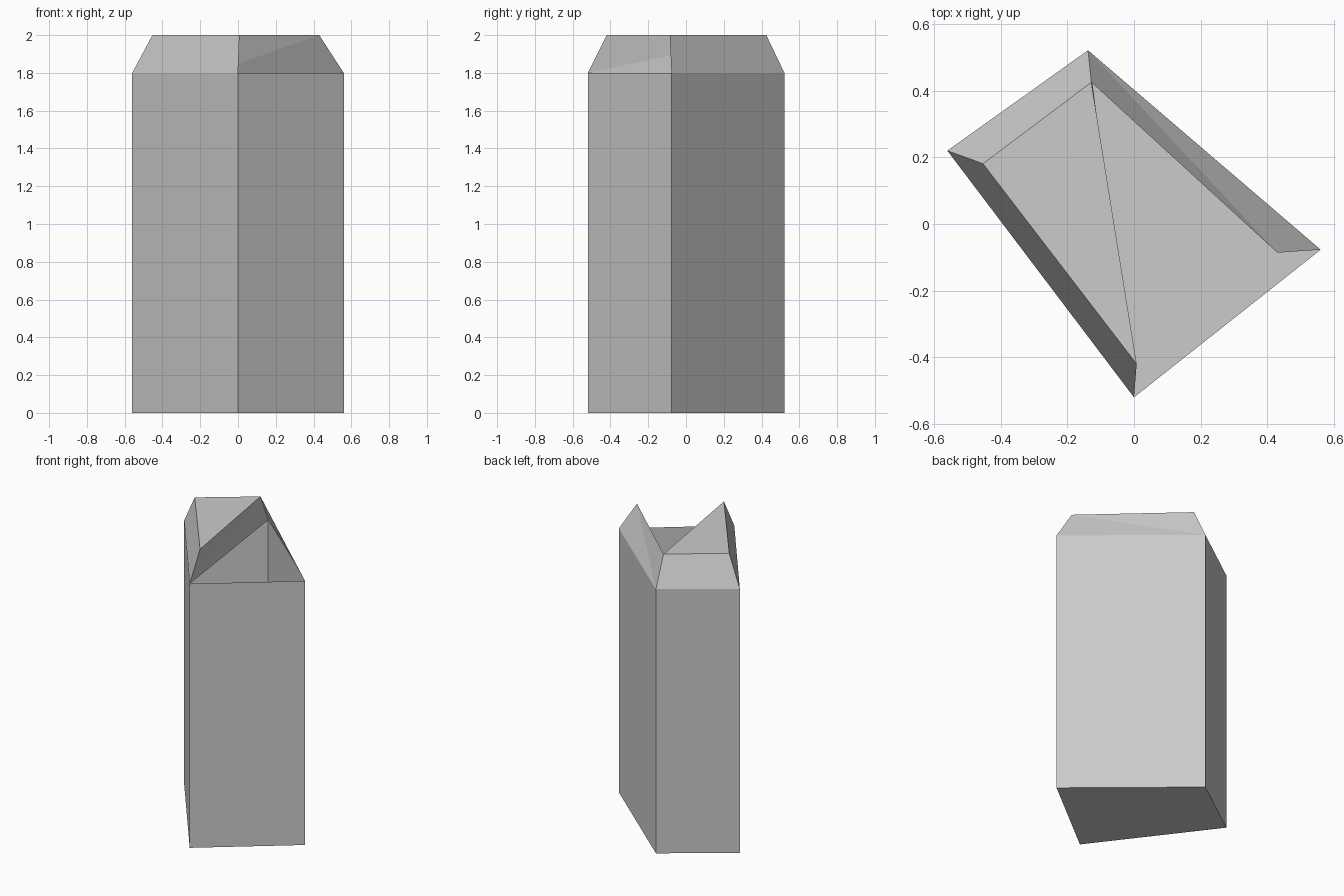
import bpy
import bmesh

if "Cube" in bpy.data.objects:
    bpy.data.objects.remove(bpy.data.objects["Cube"])

# Plan outlines: wall footprint and the smaller rim above it, in matching order
WALL = [(-0.56, 0.22), (-0.138, 0.521), (0.56, -0.077), (0.0, -0.52)]
RIM = [(-0.453, 0.181), (-0.128, 0.425), (0.43, -0.086), (0.008, -0.42)]
SHOULDER, TOP = 1.8, 2.0


def ring(bm, outline, z):
    return [bm.verts.new((x, y, z)) for x, y in outline]


def finish(bm, name):
    mesh = bpy.data.meshes.new(name)
    bm.to_mesh(mesh)
    bm.free()
    bpy.context.collection.objects.link(bpy.data.objects.new(name, mesh))


# Open-topped four-sided shell with a floor
bm = bmesh.new()
low, high = ring(bm, WALL, 0), ring(bm, WALL, SHOULDER)
bm.faces.new(low)
for i in range(4):
    j = (i + 1) % 4
    bm.faces.new((low[j], low[i], high[i], high[j]))
finish(bm, "tower_walls")

# Partial roof: sloping sides, cross wall and a triangular flat top
bm = bmesh.new()
A, B, C, D = ring(bm, WALL, SHOULDER)
a, b, c, d = ring(bm, RIM, TOP)
for face in ((B, A, a, b),                 # back left slope
             (A, D, d, a),                 # front left slope
             (C, B, c), (B, b, c),         # back right slope
             (D, B, b), (D, b, d),         # diagonal cross wall
             (a, d, b)):                   # flat top
    bm.faces.new(face)
finish(bm, "broken_roof")
